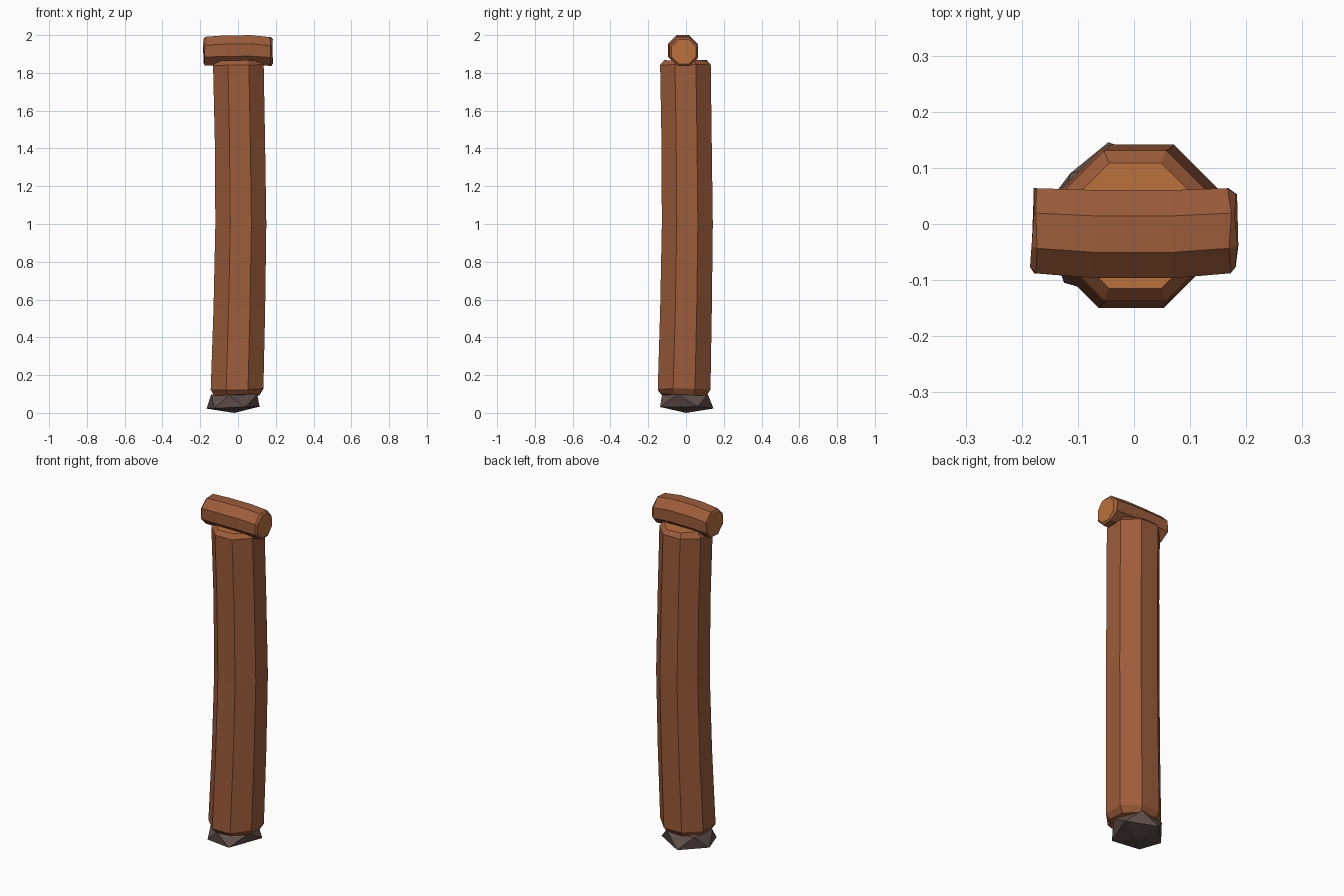
import bpy, bmesh, math, random
from mathutils import Vector

random.seed(4)
cube = bpy.data.objects.get("Cube")
if cube:
    bpy.data.objects.remove(cube, do_unlink=True)


def material(name, color):
    m = bpy.data.materials.new(name)
    m.use_nodes = True
    m.diffuse_color = (*color, 1)
    m.node_tree.nodes["Principled BSDF"].inputs["Base Color"].default_value = (*color, 1)
    return m


bark = material("brown bark", (0.335, 0.108, 0.042))
cut_wood = material("orange cut wood", (0.50, 0.165, 0.045))
stone = material("dark stone", (0.119, 0.080, 0.070))


def finish(name, bm, materials):
    bmesh.ops.recalc_face_normals(bm, faces=bm.faces)
    mesh = bpy.data.meshes.new(name)
    bm.to_mesh(mesh)
    bm.free()
    for m in materials:
        mesh.materials.append(m)
    obj = bpy.data.objects.new(name, mesh)
    bpy.context.collection.objects.link(obj)
    return obj


def bridge(bm, a, b):
    n = len(a)
    for i in range(n):
        bm.faces.new((a[i], a[(i + 1) % n], b[(i + 1) % n], b[i]))


def timber(name, stations, side, up, rough):
    """Eight-sided log through (centre, radius) stations, with cut wood ends."""
    bm = bmesh.new()
    side, up = Vector(side), Vector(up)
    along = side.cross(up)
    rings = []
    for k, (centre, radius) in enumerate(stations):
        ring = []
        near_end = k < 2 or k > len(stations) - 3
        for i in range(8):
            a = math.radians(22.5 + 45 * i)
            p = Vector(centre) + radius * (math.cos(a) * side + math.sin(a) * up)
            if near_end:
                p += along * random.uniform(-rough, rough)
            ring.append(bm.verts.new(p))
        rings.append(ring)
    for a, b in zip(rings, rings[1:]):
        bridge(bm, a, b)
    for ring in (rings[0], rings[-1]):
        bm.faces.new(ring).material_index = 1
    return finish(name, bm, [bark, cut_wood])


# Upright post, gently bowed, with chamfered ends
timber("post", [
    ((-0.006, -0.010, 0.095), 0.128),
    ((-0.005, -0.010, 0.125), 0.151),
    ((0.007, 0.000, 0.55), 0.148),
    ((0.015, 0.007, 1.00), 0.146),
    ((0.010, 0.003, 1.45), 0.144),
    ((0.002, -0.003, 1.84), 0.145),
    ((0.002, -0.003, 1.868), 0.121),
], (1, 0, 0), (0, 1, 0), 0.005)

# Short crosspiece lying on top
timber("crosspiece", [
    ((-0.183, -0.012, 1.915), 0.070),
    ((-0.174, -0.012, 1.915), 0.082),
    ((-0.070, -0.018, 1.920), 0.085),
    ((0.070, -0.018, 1.921), 0.085),
    ((0.172, -0.012, 1.913), 0.082),
    ((0.183, -0.012, 1.913), 0.070),
], (0, 1, 0), (0, 0, 1), 0.006)

# Faceted stone under the post: two offset five-point rings and two tips
bm = bmesh.new()


def stone_ring(angles, radius, z):
    return [bm.verts.new((-0.02 + radius * math.cos(math.radians(a)),
                          radius * math.sin(math.radians(a)),
                          z + random.uniform(-0.006, 0.006))) for a in angles]


low = stone_ring((25, 100, 172, 225, 292), 0.148, 0.028)
high = stone_ring((62, 136, 200, 258, 340), 0.130, 0.098)
bottom = bm.verts.new((-0.02, 0, 0))
top = bm.verts.new((-0.02, 0, 0.125))
for i in range(5):
    j = (i + 1) % 5
    bm.faces.new((low[i], low[j], high[i]))
    bm.faces.new((high[i], low[j], high[j]))
    bm.faces.new((bottom, low[j], low[i]))
    bm.faces.new((top, high[i], high[j]))
finish("base_stone", bm, [stone])
